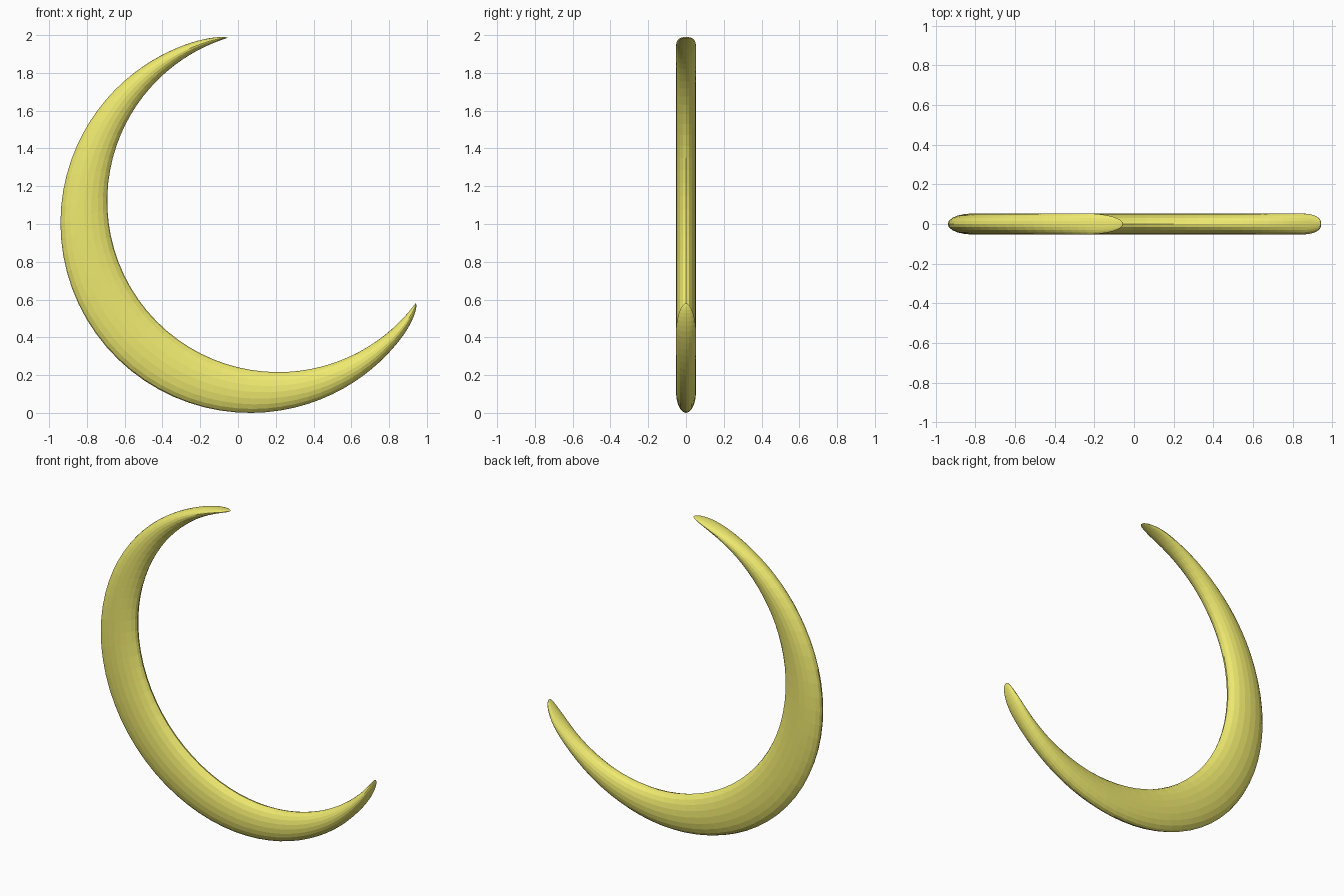
import bpy, bmesh
from math import sin, cos, pi, sqrt, atan2, hypot
from mathutils import Vector

if "Cube" in bpy.data.objects:
    bpy.data.objects.remove(bpy.data.objects["Cube"])

SEGS, SIDES, HALF_Y = 72, 20, 0.053
OUT_C, OUT_R = (0.065, 1.005), 1.005      # outer arc of the crescent
IN_C = (0.2125, 1.122)                    # inner arc of the crescent
TIPS = [(-0.055, 1.985), (0.94, 0.58)]


def polar(c, p):
    a = atan2(p[1] - c[1], p[0] - c[0]) % (2 * pi)
    return a, hypot(p[0] - c[0], p[1] - c[1])


def arc_point(c, a, r):
    return Vector((c[0] + r * cos(a), 0, c[1] + r * sin(a)))


def mix(a, b, t):
    return a + (b - a) * t


(oa0, or0), (oa1, or1) = [polar(OUT_C, p) for p in TIPS]
(ia0, ir0), (ia1, ir1) = [polar(IN_C, p) for p in TIPS]

bm = bmesh.new()
tips = [bm.verts.new((p[0], 0, p[1])) for p in TIPS]

# Elliptical sections between the two arcs, closing roundly at the tips
rings = []
for i in range(1, SEGS):
    u = -cos(pi * i / SEGS)               # denser towards the tips
    t = (u + 1) / 2
    k = min(1, (1 - abs(u)) / 0.1)
    e = sqrt(1 - (1 - k) ** 2)
    r_tip = mix(or0, or1, t)
    po = arc_point(OUT_C, mix(oa0, oa1, t), mix(r_tip, OUT_R, e))
    pi_ = arc_point(IN_C, mix(ia0, ia1, t), mix(ir0, ir1, t))
    mid, half = (po + pi_) / 2, (po - pi_) / 2
    rings.append([bm.verts.new(mid + half * cos(2 * pi * j / SIDES)
                               + Vector((0, HALF_Y * e * sin(2 * pi * j / SIDES), 0)))
                  for j in range(SIDES)])

for j in range(SIDES):
    n = (j + 1) % SIDES
    for a, b in zip(rings, rings[1:]):
        bm.faces.new((a[j], a[n], b[n], b[j]))
    bm.faces.new((tips[0], rings[0][n], rings[0][j]))
    bm.faces.new((tips[1], rings[-1][j], rings[-1][n]))
bmesh.ops.recalc_face_normals(bm, faces=bm.faces)

mesh = bpy.data.meshes.new("crescent_moon")
bm.to_mesh(mesh)
bm.free()
moon = bpy.data.objects.new("crescent_moon", mesh)
bpy.context.collection.objects.link(moon)

mat = bpy.data.materials.new("pale_yellow")
mat.diffuse_color = (0.86, 0.82, 0.16, 1)
mat.use_nodes = True
mat.node_tree.nodes["Principled BSDF"].inputs["Base Color"].default_value = mat.diffuse_color
mesh.materials.append(mat)
